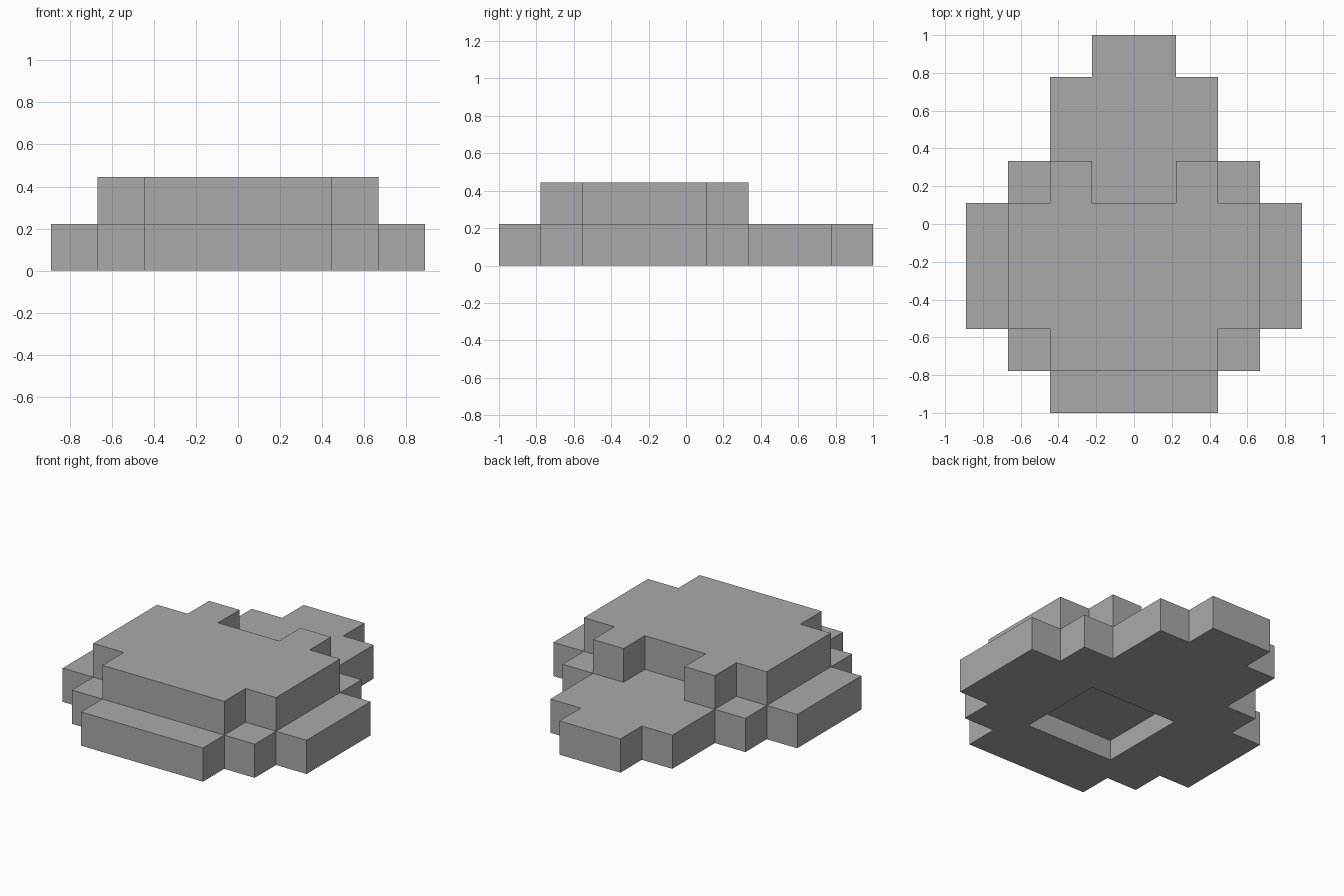
import bpy
import bmesh

U = 2 / 9  # side of one grid step

cube = bpy.data.objects.get("Cube")
if cube:
    bpy.data.objects.remove(cube, do_unlink=True)

grey = bpy.data.materials.new("plain grey")
grey.use_nodes = True
colour = (0.4, 0.4, 0.4, 1)
grey.diffuse_color = colour
grey.node_tree.nodes["Principled BSDF"].inputs["Base Color"].default_value = colour


def slab(name, half, bottom, top):
    """Extrude a half outline, mirrored in x and given in grid steps."""
    outline = half + [(-x, y) for x, y in reversed(half) if x]
    bm = bmesh.new()
    face = bm.faces.new([bm.verts.new((x * U, y * U, bottom * U)) for x, y in outline])
    grown = bmesh.ops.extrude_face_region(bm, geom=[face])["geom"]
    verts = [v for v in grown if isinstance(v, bmesh.types.BMVert)]
    bmesh.ops.translate(bm, verts=verts, vec=(0, 0, (top - bottom) * U))
    bmesh.ops.recalc_face_normals(bm, faces=bm.faces)
    mesh = bpy.data.meshes.new(name)
    bm.to_mesh(mesh)
    bm.free()
    mesh.materials.append(grey)
    obj = bpy.data.objects.new(name, mesh)
    bpy.context.collection.objects.link(obj)
    return obj


def combine(target, other, operation):
    """Apply a boolean and remove the helper object."""
    mod = target.modifiers.new(operation.lower(), 'BOOLEAN')
    mod.operation = operation
    mod.solver = 'EXACT'
    mod.object = other
    other.hide_render = True
    bpy.context.view_layer.objects.active = target
    bpy.ops.object.modifier_apply(modifier=mod.name)
    bpy.data.objects.remove(other, do_unlink=True)


# Wide stepped base with a narrow back end
body = slab("stepped_body", [
    (2, -4.5), (2, -3.5), (3, -3.5), (3, -2.5), (4, -2.5), (4, 0.5), (3, 0.5),
    (3, 1.5), (2, 1.5), (2, 3.5), (1, 3.5), (1, 4.5)], 0, 1)

# Smaller upper layer with a notch at the back
upper = slab("upper_layer", [
    (2, -3.5), (2, -2.5), (3, -2.5), (3, 0.5), (2, 0.5), (2, 1.5), (1, 1.5),
    (1, 0.5)], 1, 2)
combine(body, upper, 'UNION')

# Shallow rectangular recess in the underside
recess = slab("recess_cutter", [(1.44, -2.7), (1.44, -0.03)], -0.5, 0.6)
combine(body, recess, 'DIFFERENCE')
